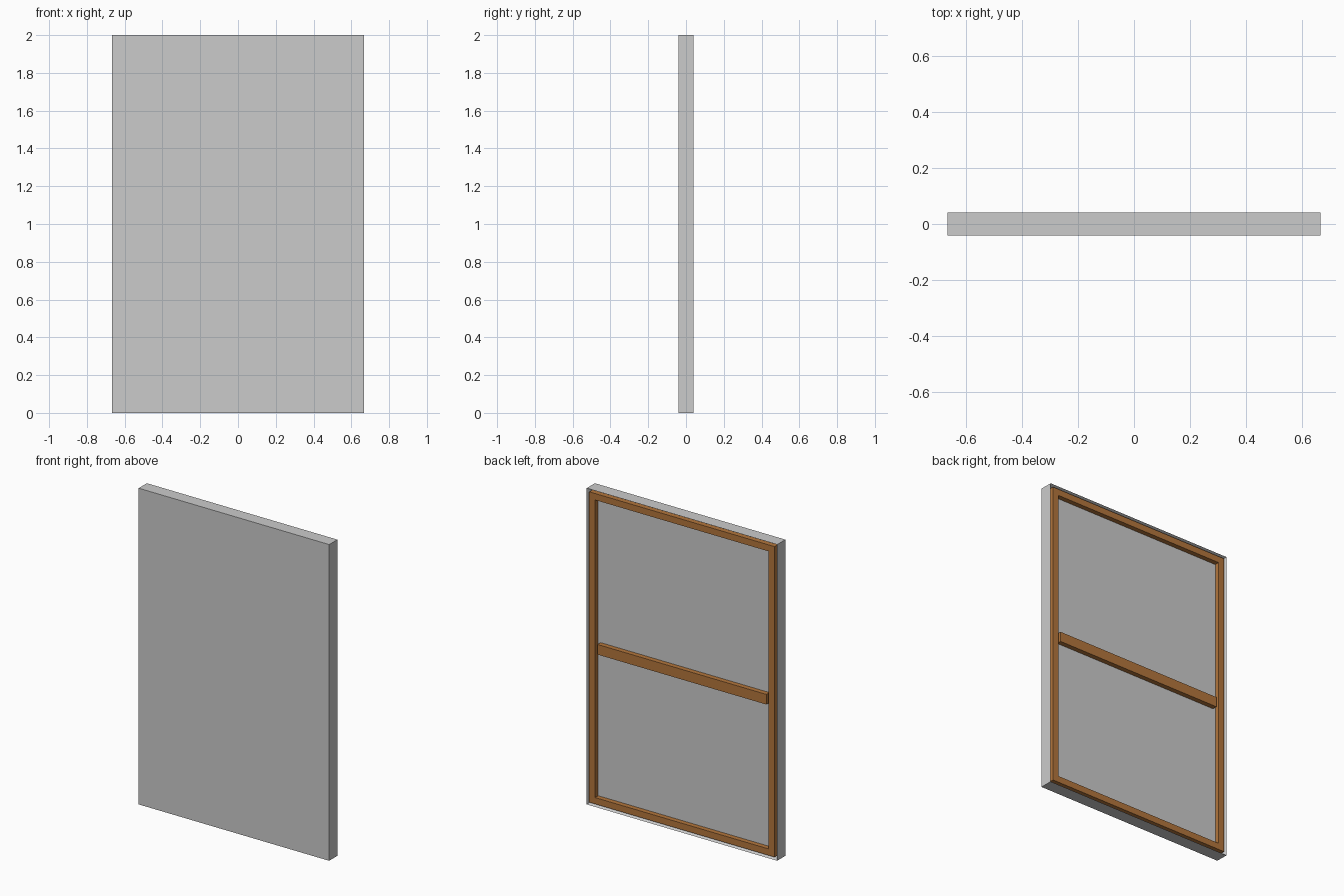
import bpy, bmesh

if "Cube" in bpy.data.objects:
    bpy.data.objects.remove(bpy.data.objects["Cube"])

W, H, D = 1.333, 2.0, 0.082    # overall size
LIP, BAR = 0.018, 0.058        # fabric edge, timber bar width
PANEL_Y, BACK = 0.010, D / 2   # rear of the fabric panel, back plane


def box(bm, x0, x1, y0, y1, z0, z1):
    v = bmesh.ops.create_cube(bm, size=1)["verts"]
    bmesh.ops.scale(bm, verts=v, vec=(x1 - x0, y1 - y0, z1 - z0))
    bmesh.ops.translate(bm, verts=v, vec=((x0 + x1) / 2, (y0 + y1) / 2, (z0 + z1) / 2))


def make(name, bm, mat=None):
    me = bpy.data.meshes.new(name)
    bm.to_mesh(me)
    bm.free()
    ob = bpy.data.objects.new(name, me)
    bpy.context.collection.objects.link(ob)
    if mat:
        me.materials.append(mat)
    return ob


# Canvas: a tray with its open side at the back
bm = bmesh.new()
box(bm, -W / 2, W / 2, -D / 2, BACK, 0, H)
back = max(bm.faces, key=lambda f: f.calc_center_median().y)
bmesh.ops.inset_individual(bm, faces=[back], thickness=LIP)
bmesh.ops.translate(bm, verts=back.verts, vec=(0, PANEL_Y - BACK, 0))
make("canvas", bm)

wood = bpy.data.materials.new("wood")
wood.diffuse_color = (0.45, 0.18, 0.045, 1)
wood.use_nodes = True
wood.node_tree.nodes["Principled BSDF"].inputs["Base Color"].default_value = wood.diffuse_color

# Stretcher frame: rectangular ring extruded from the panel to the back
bm = bmesh.new()
box(bm, -W / 2 + LIP, W / 2 - LIP, PANEL_Y, BACK, LIP, H - LIP)
ends = [f for f in bm.faces if abs(f.normal.y) > 0.9]
bmesh.ops.inset_individual(bm, faces=ends, thickness=BAR)
bmesh.ops.bridge_loops(bm, edges=list({e for f in ends for e in f.edges}))
bmesh.ops.delete(bm, geom=ends, context="FACES_ONLY")
bmesh.ops.recalc_face_normals(bm, faces=bm.faces)
make("stretcher_frame", bm, wood)

# Middle cross bar
bm = bmesh.new()
x = W / 2 - LIP - BAR
box(bm, -x, x, PANEL_Y, BACK, H / 2 - 0.032, H / 2 + 0.032)
make("cross_bar", bm, wood)
